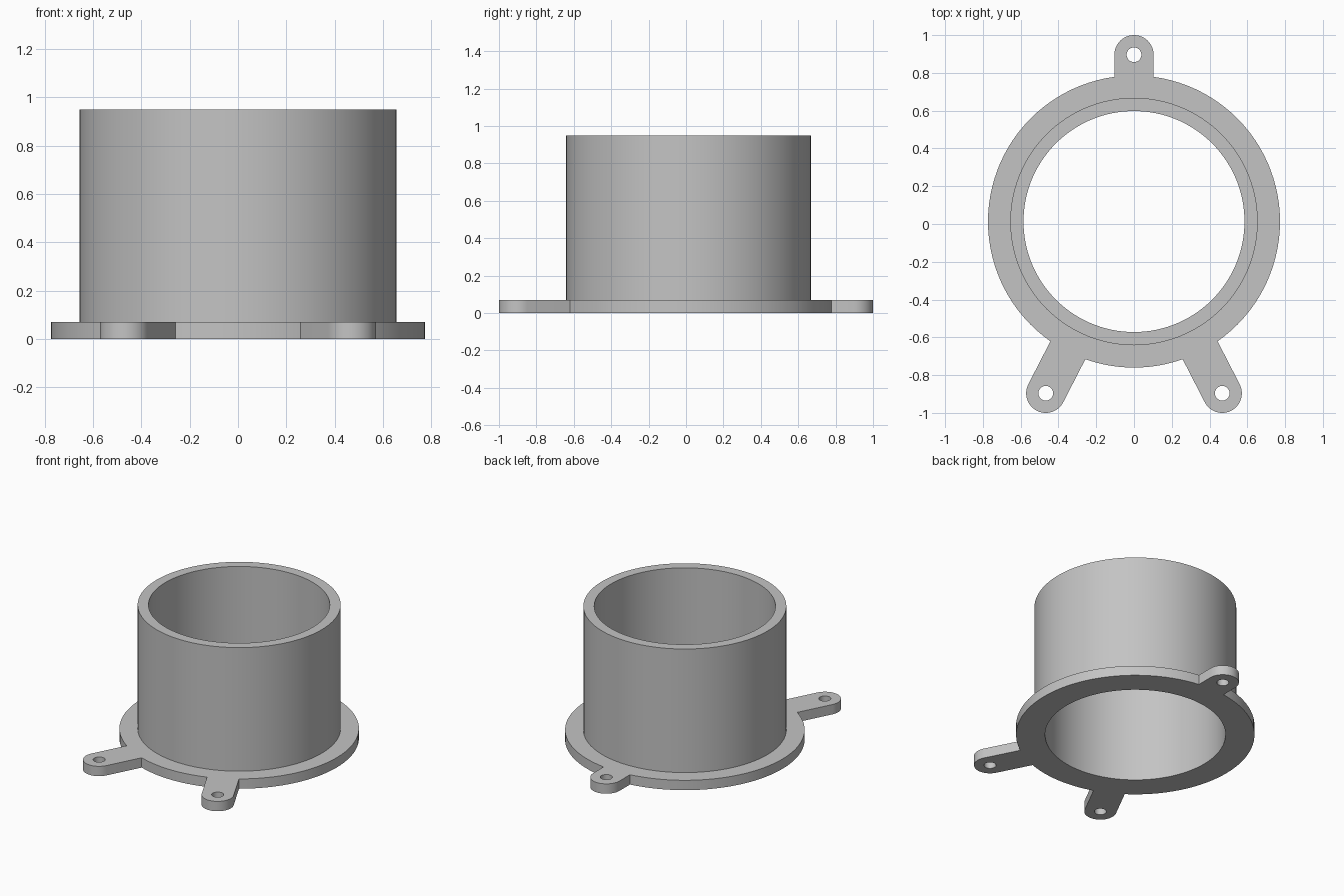
import bpy, bmesh
from math import sin, cos, asin, atan2, hypot, pi, tau, radians
from mathutils import Vector

cube = bpy.data.objects.get("Cube")
if cube:
    bpy.data.objects.remove(cube, do_unlink=True)

CENTER = Vector((0, 0.013, 0))
BORE, TUBE, FLANGE = 0.585, 0.655, 0.773     # radii
PLATE_TOP, TUBE_TOP = 0.07, 0.95             # heights
TAB, BOLT = 0.104, 0.039                     # tab half width, bolt hole radius
BOLT_CENTERS = [Vector((0.467, -0.896, 0)), Vector((0, 0.896, 0)),
                Vector((-0.467, -0.896, 0))]


def arc(center, radius, start, end, steps):
    """Points along an arc, both ends included."""
    angles = [start + (end - start) * i / steps for i in range(steps + 1)]
    return [center + radius * Vector((cos(a), sin(a), 0)) for a in angles]


def circle(center, radius, steps):
    return arc(center, radius, 0, tau, steps)[:-1]


def outline():
    """Flange disc with three round-ended radial tabs, counter-clockwise."""
    half = asin(TAB / FLANGE)
    turns = [atan2(*(c - CENTER).yx) for c in BOLT_CENTERS]
    turns = [turns[0]] + [t % tau for t in turns[1:]]
    points = []
    for i, (bolt, turn) in enumerate(zip(BOLT_CENTERS, turns)):
        following = turns[i + 1] if i < 2 else turns[0] + tau
        points += arc(bolt, TAB, turn - pi / 2, turn + pi / 2, 24)
        points += arc(CENTER, FLANGE, turn + half, following - half, 40)
    return points


bm = bmesh.new()


def add_loop(points):
    verts = [bm.verts.new(p) for p in points]
    edges = [bm.edges.new((v, verts[i - 1])) for i, v in enumerate(verts)]
    return verts, edges


def raise_faces(faces, height):
    """Extrude faces straight up to a height."""
    result = bmesh.ops.extrude_face_region(bm, geom=faces)["geom"]
    for v in result:
        if isinstance(v, bmesh.types.BMVert):
            v.co.z = height


# Flat flange with tabs and bolt holes
tube_verts, edges = add_loop(circle(CENTER, TUBE, 120))
edges = edges + add_loop(outline())[1]
for bolt in BOLT_CENTERS:
    edges += add_loop(circle(bolt, BOLT, 32))[1]
bmesh.ops.triangle_fill(bm, edges=edges, use_beauty=True, normal=(0, 0, 1))

# Ring under the tube wall
bore_verts, _ = add_loop(circle(CENTER, BORE, 120))
for i in range(len(bore_verts)):
    bm.faces.new((bore_verts[i - 1], tube_verts[i - 1], tube_verts[i], bore_verts[i]))

# Thicken the plate, then raise the tube wall from its top
raise_faces(bm.faces[:], PLATE_TOP)
bm.normal_update()
wall = [f for f in bm.faces
        if all(v.co.z > PLATE_TOP - 0.01 and
               hypot(v.co.x - CENTER.x, v.co.y - CENTER.y) < TUBE + 0.01
               for v in f.verts)]
raise_faces(wall, TUBE_TOP)
bmesh.ops.recalc_face_normals(bm, faces=bm.faces[:])

mesh = bpy.data.meshes.new("flanged_collar")
bm.to_mesh(mesh)
bm.free()
collar = bpy.data.objects.new("flanged_collar", mesh)
bpy.context.collection.objects.link(collar)

# Plain grey
grey = bpy.data.materials.new("plain_grey")
grey.use_nodes = True
color = (0.55, 0.55, 0.55, 1)
grey.diffuse_color = color
grey.node_tree.nodes["Principled BSDF"].inputs["Base Color"].default_value = color
mesh.materials.append(grey)

# Smooth curved walls, sharp rims
bpy.ops.object.select_all(action="DESELECT")
collar.select_set(True)
bpy.context.view_layer.objects.active = collar
bpy.ops.object.shade_smooth_by_angle(angle=radians(30))
